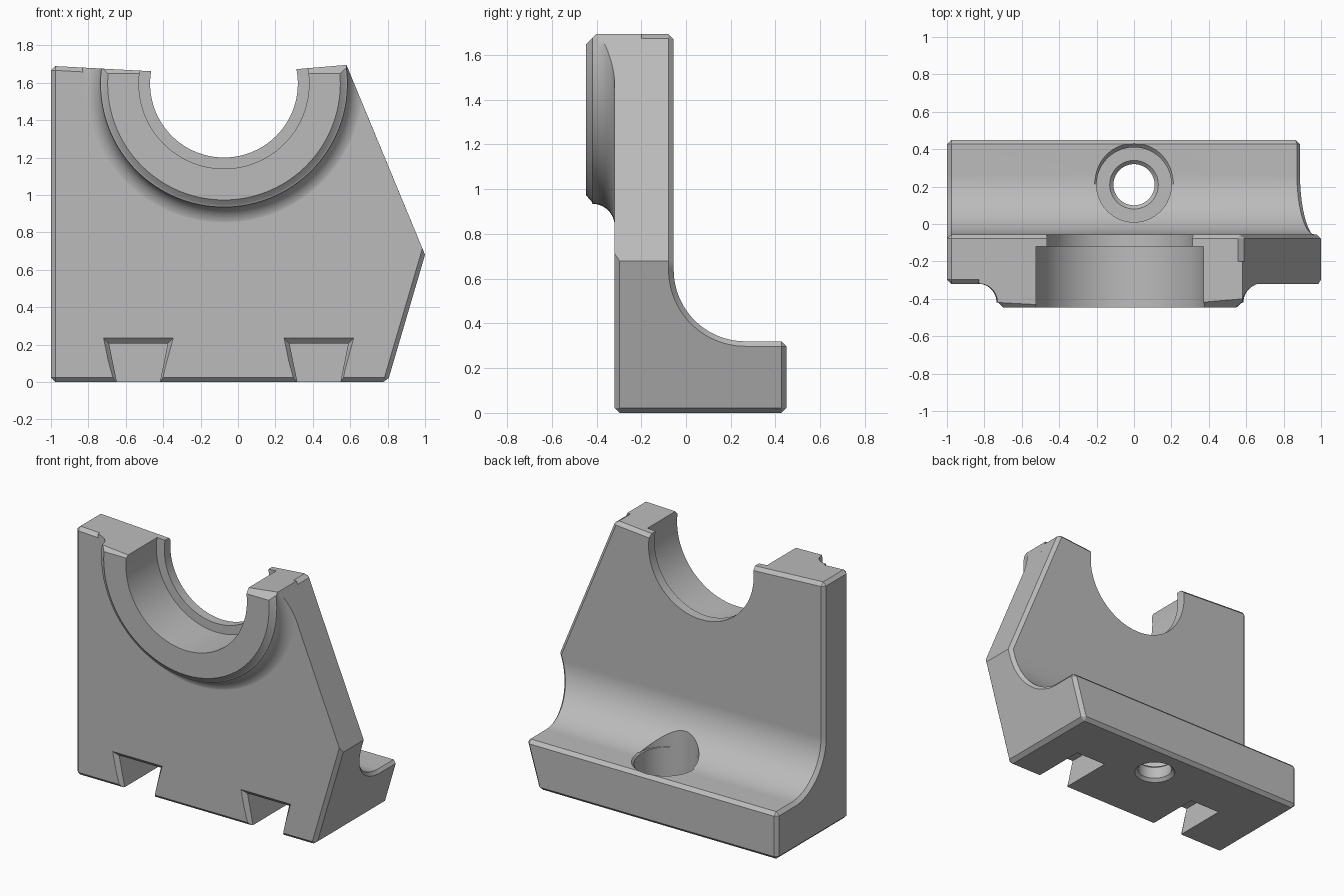
import bpy, bmesh, math

if "Cube" in bpy.data.objects:
    bpy.data.objects.remove(bpy.data.objects["Cube"], do_unlink=True)

grey = bpy.data.materials.new("machined grey")
grey.use_nodes = True
grey.diffuse_color = (0.5, 0.5, 0.5, 1)
grey.node_tree.nodes["Principled BSDF"].inputs["Base Color"].default_value = (0.5, 0.5, 0.5, 1)


def loft(name, rings):
    """Solid skinned through matching closed rings, capped at both ends."""
    bm = bmesh.new()
    loops = [[bm.verts.new(p) for p in ring] for ring in rings]
    n = len(loops[0])
    for a, b in zip(loops, loops[1:]):
        for i in range(n):
            j = (i + 1) % n
            bm.faces.new((a[i], a[j], b[j], b[i]))
    bm.faces.new(loops[0])
    bm.faces.new(loops[-1])
    bmesh.ops.recalc_face_normals(bm, faces=bm.faces)
    mesh = bpy.data.meshes.new(name)
    bm.to_mesh(mesh)
    bm.free()
    mesh.materials.append(grey)
    obj = bpy.data.objects.new(name, mesh)
    bpy.context.collection.objects.link(obj)
    return obj


def prism_x(name, pts, lo, hi):
    return loft(name, [[(x, y, z) for y, z in pts] for x in (lo, hi)])


def prism_y(name, pts, lo, hi, pts_hi=None):
    return loft(name, [[(x, lo, z) for x, z in pts],
                       [(x, hi, z) for x, z in (pts_hi or pts)]])


def lathe(name, profile, centre, along_y=False, n=96):
    """Round solid from (radius, position) pairs, about z or y."""
    u, v = centre
    rings = []
    for r, h in profile:
        circle = [(u + r * math.cos(math.tau * i / n), v + r * math.sin(math.tau * i / n))
                  for i in range(n)]
        rings.append([(a, h, b) if along_y else (a, b, h) for a, b in circle])
    return loft(name, rings)


def combine(target, tool, operation):
    mod = target.modifiers.new(operation, 'BOOLEAN')
    mod.operation = operation
    mod.solver = 'EXACT'
    mod.object = tool
    bpy.context.view_layer.objects.active = target
    bpy.ops.object.modifier_apply(modifier=mod.name)
    bpy.data.objects.remove(tool, do_unlink=True)


def outline(name):
    return prism_y(name, [(-1, 0), (0.8, 0), (1, 0.68), (0.58, 1.695),
                          (-0.07, 1.64), (-1, 1.69)], -1, 1)


FRONT, BACK, CHAMFER = -0.32, 0.45, 0.023

# L-shaped body: side profile with a large inner fillet, trimmed to the front outline
steps = 28
fillet = [(0.265 - 0.32 * math.sin(t), 0.64 - 0.32 * math.cos(t))
          for t in (math.pi / 2 * i / steps for i in range(steps + 1))]
body = prism_x("bearing_bracket",
               [(FRONT, 0), (BACK, 0), (BACK, 0.32)] + fillet + [(-0.055, 1.9), (FRONT, 1.9)],
               -1.2, 1.2)
combine(body, outline("outline_cutter"), 'INTERSECT')


# Chamfer the sharp edges, leaving the upper front slope plain
def is_chamfered(edge):
    if len(edge.link_faces) != 2 or edge.calc_face_angle() < 0.75:
        return False
    a, b = (v.co for v in edge.verts)
    mid = (a + b) / 2
    on_front = abs(a.y - FRONT) < 0.001 and abs(b.y - FRONT) < 0.001
    return not (on_front and mid.x > 0.6 and mid.z > 0.69)


bm = bmesh.new()
bm.from_mesh(body.data)
bmesh.ops.remove_doubles(bm, verts=bm.verts, dist=0.0001)
bmesh.ops.bevel(bm, geom=[e for e in bm.edges if is_chamfered(e)], offset=CHAMFER,
                offset_type='OFFSET', segments=1, affect='EDGES', clamp_overlap=False)
bmesh.ops.recalc_face_normals(bm, faces=bm.faces)
bm.to_mesh(body.data)
bm.free()

# Front boss blending into the plate with a concave fillet
bore = (-0.075, 1.595)
blend = [(0.76 - 0.1 * math.cos(t), -0.419 + 0.1 * math.sin(t))
         for t in (math.pi / 2 * i / 12 for i in range(13))]
boss = lathe("boss", [(0.622, -0.447), (0.65, -0.422)] + blend + [(0.76, -0.2)], bore, True)
combine(boss, outline("boss_cutter"), 'INTERSECT')
combine(boss, prism_x("boss_chamfer", [(-0.48, 1.615), (-0.48, 1.75), (-0.345, 1.75)], -1, 1),
        'DIFFERENCE')
combine(body, boss, 'UNION')

# Stepped half bore
combine(body, lathe("bore_small", [(0.395, -0.6), (0.395, 0.2)], bore, True), 'DIFFERENCE')
combine(body, lathe("bore_large", [(0.455, -0.6), (0.455, -0.12)], bore, True), 'DIFFERENCE')


# Dovetail slots in the foot with flared front rims
def dovetail(cx, grow=0.0):
    top, low = 0.157 + grow, 0.105 + grow * 0.4
    return [(cx - low, -0.05), (cx + low, -0.05), (cx + top, 0.205 + grow), (cx - top, 0.205 + grow)]


for cx in (-0.5325, 0.4325):
    combine(body, prism_y("slot", dovetail(cx), -0.4, 0.08), 'DIFFERENCE')
    combine(body, prism_y("slot_rim", dovetail(cx, 0.055), -0.345, -0.292, dovetail(cx)),
            'DIFFERENCE')

# Counterbored bolt hole through the foot
combine(body, lathe("bolt_hole", [(0.155, -0.025), (0.11, 0.02), (0.11, 0.1), (0.13, 0.12),
                                  (0.2, 0.12), (0.2, 1.0)], (0, 0.21), n=64), 'DIFFERENCE')
combine(body, lathe("hole_rim", [(0.185, 0.295), (0.212, 0.324)], (0, 0.223), n=64), 'DIFFERENCE')

# Smooth curved surfaces, crisp edges
bpy.ops.object.select_all(action='DESELECT')
body.select_set(True)
bpy.context.view_layer.objects.active = body
bpy.ops.object.shade_smooth_by_angle(angle=math.radians(28))
weighted = body.modifiers.new("weighted normals", 'WEIGHTED_NORMAL')
weighted.keep_sharp = True
